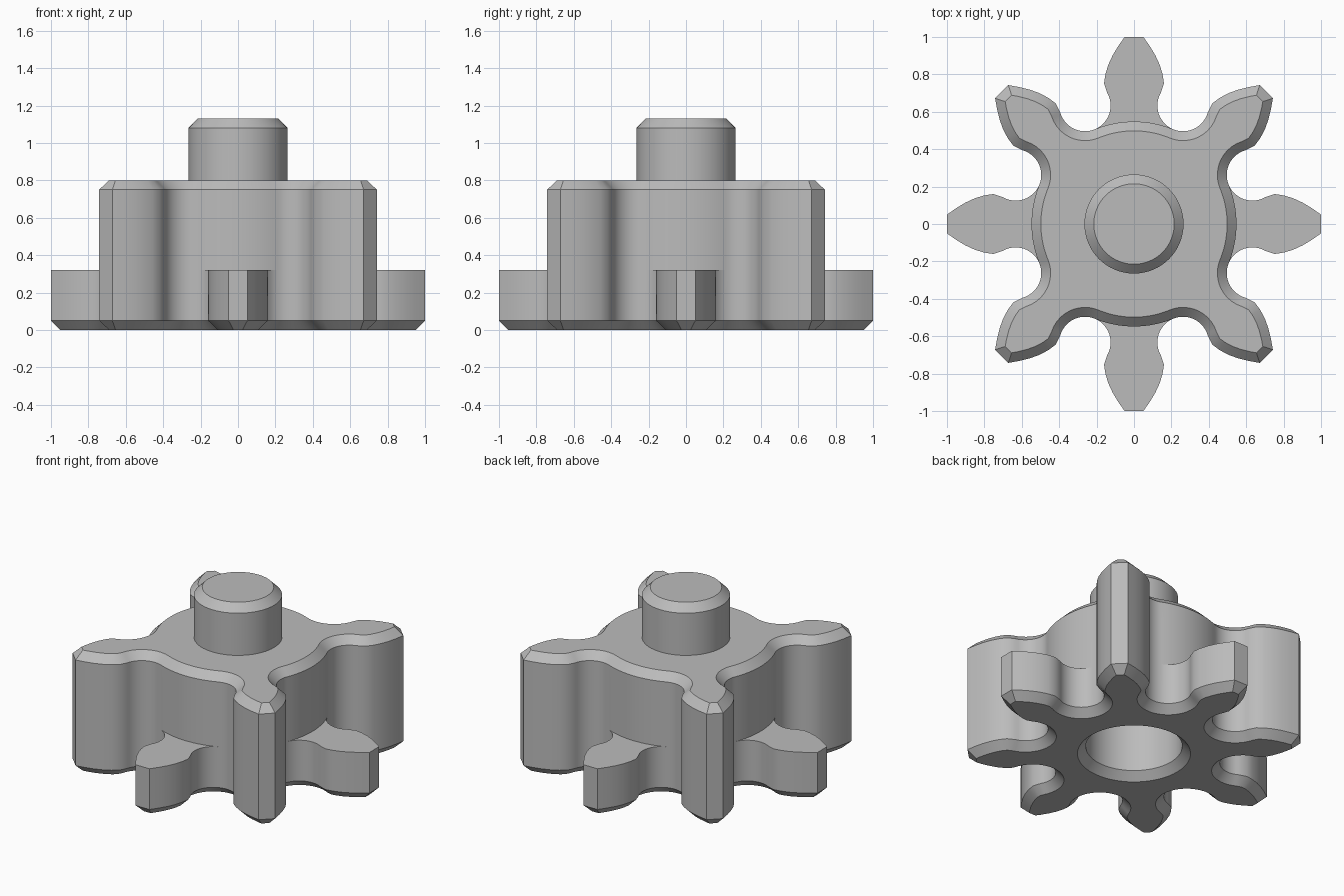
import bpy, bmesh
from math import sin, cos, pi, radians
from mathutils import Vector, Matrix

cube = bpy.data.objects.get("Cube")
if cube:
    bpy.data.objects.remove(cube)

CH = 0.05                    # chamfer
TIER, TOP = 0.32, 0.80       # short tooth height, body height
ROOT, FILLET = 0.548, 0.137  # root radius, root fillet radius

grey = bpy.data.materials.new("plain_grey")
grey.use_nodes = True
colour = (0.5, 0.5, 0.5, 1)
grey.diffuse_color = colour
grey.node_tree.nodes["Principled BSDF"].inputs["Base Color"].default_value = colour


def polar(r, a):
    return Vector((r * cos(a), r * sin(a)))


def tooth_points():
    """Half flank from tip to root valley, mirrored; runs counter-clockwise."""
    centre = polar(ROOT + FILLET, pi / 8)
    half = [Vector(p) for p in ((1, .05), (.95, .085), (.9, .115), (.85, .138),
                                (.8, .153), (.752, .16))]
    steps = 14
    half += [centre + polar(FILLET, radians(300 - 97.5 * i / steps)) for i in range(steps + 1)]
    return [Vector((p.x, -p.y)) for p in reversed(half)] + half


def inset(points, d):
    """Offset a counter-clockwise outline inward with mitred corners."""
    out = []
    for i, p in enumerate(points):
        a = (p - points[i - 1]).normalized()
        b = (points[(i + 1) % len(points)] - p).normalized()
        na, nb = Vector((-a.y, a.x)), Vector((-b.y, b.x))
        out.append(p + (na + nb) * d / (1 + na.dot(nb)))
    return out


def ring(bm, points, z):
    return [bm.verts.new((p.x, p.y, z)) for p in points]


def bridge(bm, low, high):
    for i in range(len(low)):
        j = (i + 1) % len(low)
        bm.faces.new((low[i], low[j], high[j], high[i]))


def finish(bm, name):
    bmesh.ops.recalc_face_normals(bm, faces=bm.faces)
    mesh = bpy.data.meshes.new(name)
    bm.to_mesh(mesh)
    bm.free()
    mesh.materials.append(grey)
    obj = bpy.data.objects.new(name, mesh)
    bpy.context.collection.objects.link(obj)
    bpy.ops.object.select_all(action='DESELECT')
    obj.select_set(True)
    bpy.context.view_layer.objects.active = obj
    bpy.ops.object.shade_smooth_by_angle(angle=radians(30))


# Eight-tooth outline; neighbouring teeth share their valley point
tooth = tooth_points()
n = len(tooth) - 1
outline = []
for k in range(8):
    turn = Matrix.Rotation(k * pi / 4, 2)
    outline += [turn @ p for p in tooth[:-1]]

# Lower tier of the gear
bm = bmesh.new()
base = ring(bm, inset(outline, CH), 0)
rim = ring(bm, outline, CH)
shelf = ring(bm, outline, TIER)
bridge(bm, base, rim)
bridge(bm, rim, shelf)

# Upper tier: diagonal teeth joined by root arcs, short teeth capped flat
upper = []
for k in range(8):
    section = [shelf[(k * n + i) % len(shelf)] for i in range(n + 1)]
    if k % 2:
        upper += section[:-1]
    else:
        mid, steps = k * pi / 4, 16
        arc = ring(bm, [polar(ROOT, mid + pi / 8 * (2 * i / steps - 1))
                        for i in range(1, steps)], TIER)
        bm.faces.new(section + arc[::-1])
        upper += [section[0]] + arc
upper_outline = [v.co.xy for v in upper]
shoulder = ring(bm, upper_outline, TOP - CH)
crown = ring(bm, inset(upper_outline, CH), TOP)
bridge(bm, upper, shoulder)
bridge(bm, shoulder, crown)
bm.faces.new(crown)

# Blind chamfered socket in the underside
sides = 64
circle = lambda r: [polar(r, 2 * pi * i / sides) for i in range(sides)]
mouth = ring(bm, circle(0.34), 0)
throat = ring(bm, circle(0.29), CH)
roof = ring(bm, circle(0.29), 0.38)
bridge(bm, mouth, throat)
bridge(bm, throat, roof)
bm.faces.new(roof)

# Flat underside between the outline and the socket
edges = [bm.edges.get((loop[i - 1], loop[i])) for loop in (base, mouth) for i in range(len(loop))]
bmesh.ops.triangle_fill(bm, edges=edges, use_beauty=True, normal=(0, 0, -1))
finish(bm, "gear_body")

# Chamfered locating pin
bm = bmesh.new()
loops = [ring(bm, circle(r), z) for r, z in ((.265, .78), (.265, 1.08), (.215, 1.13))]
bridge(bm, loops[0], loops[1])
bridge(bm, loops[1], loops[2])
bm.faces.new(loops[0])
bm.faces.new(loops[2])
finish(bm, "centre_pin")
